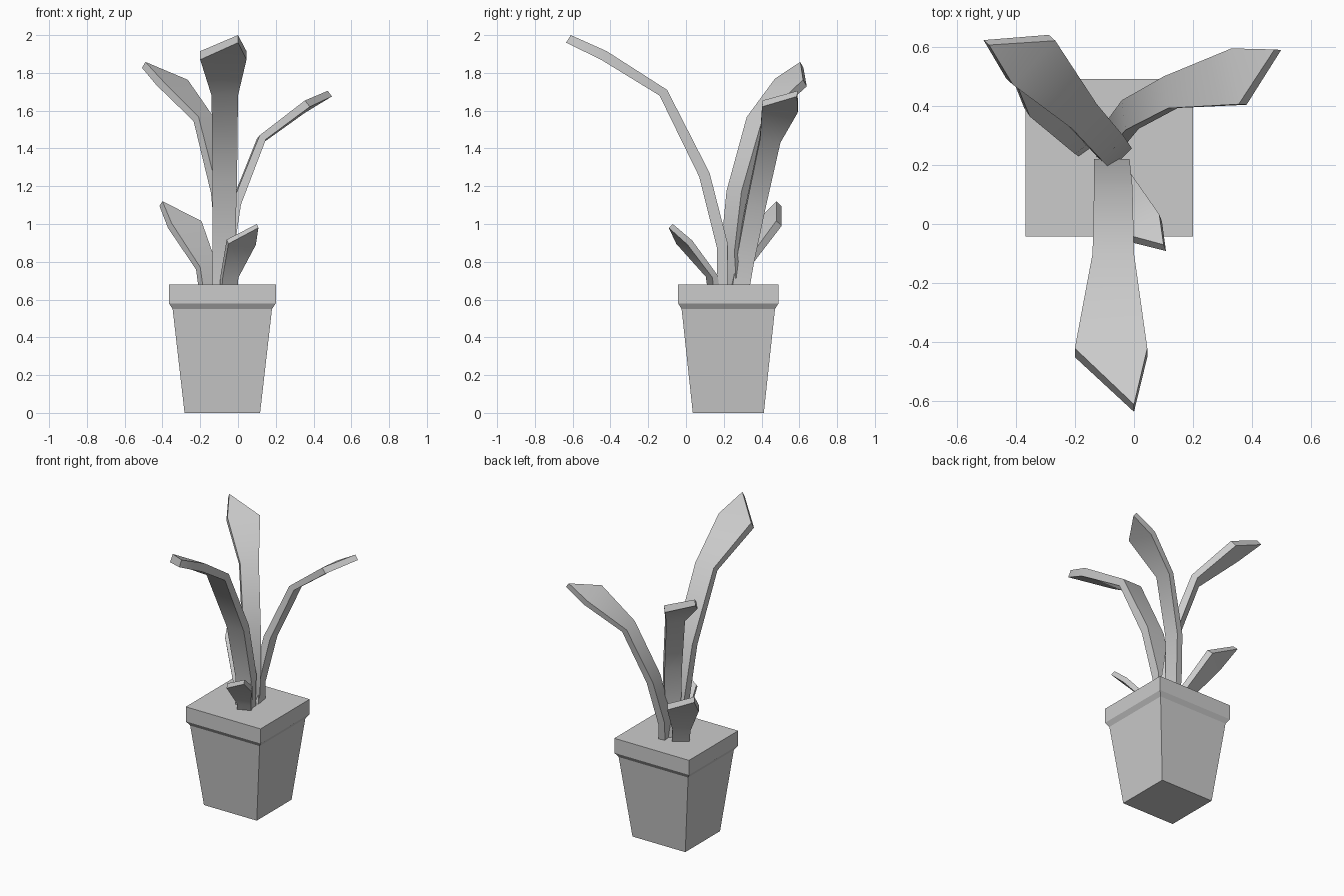
import bpy, bmesh, math
from mathutils import Vector, Matrix

cube = bpy.data.objects.get("Cube")
if cube:
    bpy.data.objects.remove(cube, do_unlink=True)

grey = bpy.data.materials.new("plain_grey")
grey.use_nodes = True
grey.diffuse_color = (0.6, 0.6, 0.6, 1)
grey.node_tree.nodes["Principled BSDF"].inputs["Base Color"].default_value = grey.diffuse_color


def loft(name, rings):
    """Skin a stack of four-cornered rings and cap both ends."""
    bm = bmesh.new()
    loops = [[bm.verts.new(p) for p in ring] for ring in rings]
    for low, high in zip(loops, loops[1:]):
        for i in range(4):
            j = (i + 1) % 4
            bm.faces.new((low[i], low[j], high[j], high[i]))
    bm.faces.new(loops[0][::-1])
    bm.faces.new(loops[-1])
    bmesh.ops.remove_doubles(bm, verts=bm.verts, dist=0.0005)
    bmesh.ops.recalc_face_normals(bm, faces=bm.faces)
    mesh = bpy.data.meshes.new(name)
    bm.to_mesh(mesh)
    bm.free()
    mesh.materials.append(grey)
    obj = bpy.data.objects.new(name, mesh)
    bpy.context.collection.objects.link(obj)
    return obj


# Square pot: tapered body, sloping neck and upright rim
POT_X, POT_Y = -0.083, 0.224
CORNERS = ((-1, -1), (1, -1), (1, 1), (-1, 1))
pot_profile = [(0.20, 0.0), (0.263, 0.55), (0.283, 0.58), (0.283, 0.68)]
loft("pot", [[(POT_X + sx * half, POT_Y + sy * half * 0.94, z) for sx, sy in CORNERS]
             for half, z in pot_profile])

# Leaf pattern, base to tip: right x, left x, upper (y, z), lower (y, z)
SECTIONS = [
    (-0.135, -0.02, (0.22, 0.62), (0.165, 0.62)),
    (-0.135, -0.015, (0.22, 0.90), (0.165, 0.87)),
    (-0.135, -0.005, (0.125, 1.27), (0.07, 1.25)),
    (-0.14, 0.0, (-0.10, 1.71), (-0.14, 1.68)),
    (-0.20, 0.045, (-0.42, 1.915), (-0.45, 1.87)),
    (0.0, 0.0, (-0.61, 2.0), (-0.635, 1.96)),
]
PATTERN = [[Vector((x, *yz)) for x, yz in ((r, up), (l, up), (l, low), (r, low))]
           for r, l, up, low in SECTIONS]


def frame(anchor, tip, corner):
    """Placement matrix scaled to the leaf length and rolled towards its corner."""
    along = tip - anchor
    side = (corner - tip)
    side = (side - side.project(along)).normalized()
    axis = along.normalized()
    basis = Matrix((axis, side, axis.cross(side))).transposed() * along.length
    return Matrix.Translation(anchor) @ basis.to_4x4()


def leaf(name, anchor, tip, corner, anchor_ring=0):
    """Copy the pattern so that its anchor ring, tip and right corner match."""
    ring = PATTERN[anchor_ring]
    source = frame((ring[0] + ring[1]) / 2, PATTERN[-1][0], PATTERN[-2][0])
    place = frame(Vector(anchor), Vector(tip), Vector(corner)) @ source.inverted()
    first = max(anchor_ring - 1, 0)
    obj = loft(name, [[place @ p for p in r] for r in PATTERN[first:]])
    bpy.ops.object.select_all(action='DESELECT')
    bpy.context.view_layer.objects.active = obj
    obj.select_set(True)
    bpy.ops.object.shade_smooth_by_angle(angle=math.radians(40))


# Three tall leaves rooted at the soil
leaf("tall_front_leaf", (-0.0775, 0.22, 0.62), (0.0, -0.61, 2.0), (-0.2, -0.42, 1.915))
leaf("tall_left_leaf", (-0.06, 0.275, 0.60), (0.475, 0.59, 1.705), (0.36, 0.395, 1.69))
leaf("tall_back_leaf", (-0.065, 0.235, 0.62), (-0.49, 0.605, 1.858), (-0.275, 0.62, 1.77))

# Two short leaves, sunk so that only their ends show
leaf("short_back_leaf", (-0.155, 0.27, 0.775), (-0.4, 0.48, 1.12), (-0.185, 0.485, 1.02), 3)
leaf("short_front_leaf", (-0.05, 0.15, 0.73), (0.10, -0.07, 1.0), (-0.065, -0.03, 0.92), 3)
